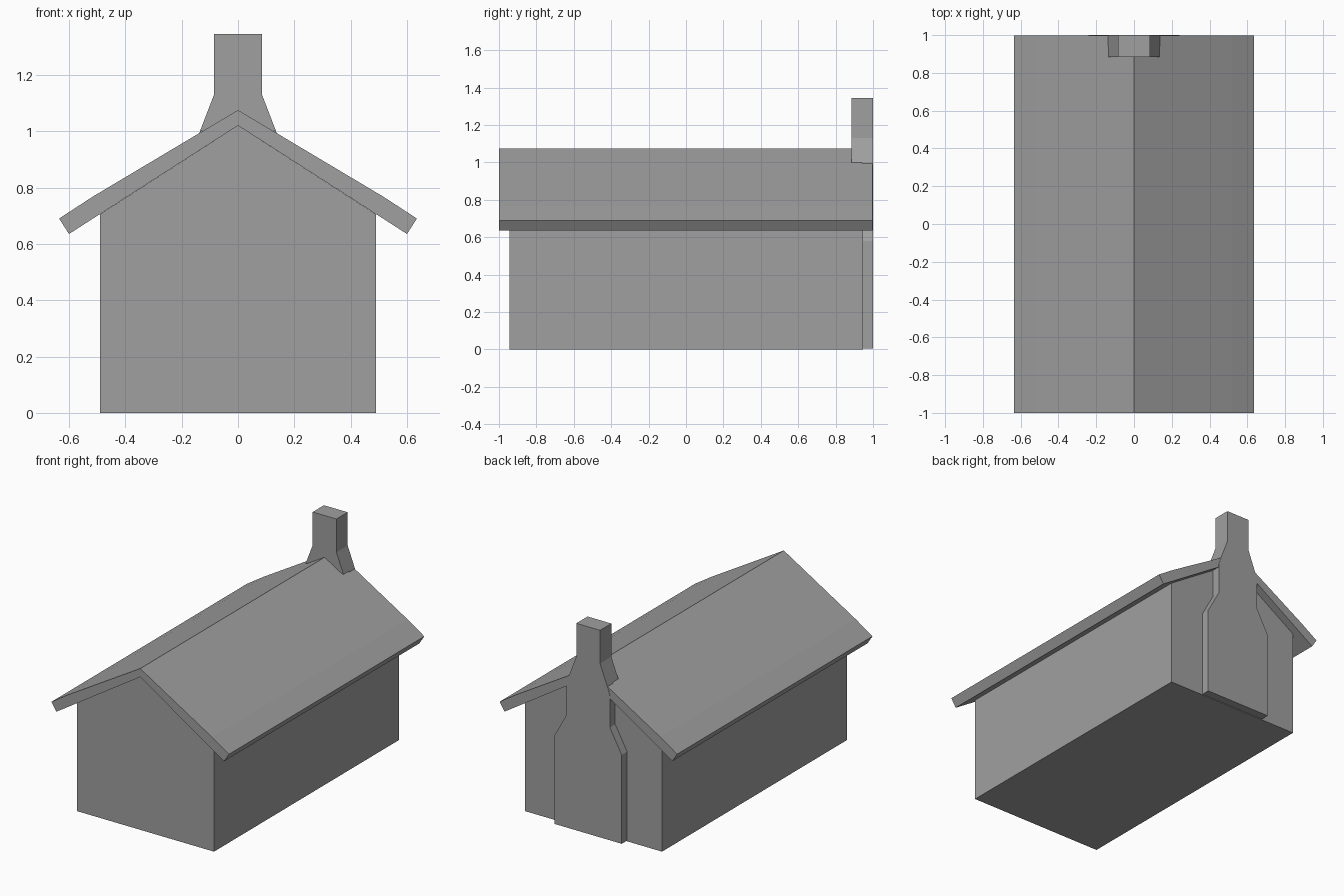
import bpy, bmesh

cube = bpy.data.objects.get("Cube")
if cube:
    bpy.data.objects.remove(cube, do_unlink=True)

# Single plain grey
grey = bpy.data.materials.new("plain grey")
grey.use_nodes = True
colour = (0.35, 0.35, 0.35, 1)
grey.diffuse_color = colour
grey.node_tree.nodes["Principled BSDF"].inputs["Base Color"].default_value = colour


def mirrored(half):
    """Complete a profile given as its right half, from top to bottom."""
    return half + [(-x, z) for x, z in reversed(half) if x > 0]


def extrude_profile(name, profile, y0, y1):
    """Make a prism from an (x, z) profile running from y0 to y1."""
    bm = bmesh.new()
    face = bm.faces.new([bm.verts.new((x, y0, z)) for x, z in profile])
    out = bmesh.ops.extrude_face_region(bm, geom=[face])
    moved = [v for v in out["geom"] if isinstance(v, bmesh.types.BMVert)]
    bmesh.ops.translate(bm, verts=moved, vec=(0, y1 - y0, 0))
    bmesh.ops.recalc_face_normals(bm, faces=bm.faces)
    mesh = bpy.data.meshes.new(name)
    bm.to_mesh(mesh)
    bm.free()
    mesh.materials.append(grey)
    obj = bpy.data.objects.new(name, mesh)
    bpy.context.collection.objects.link(obj)
    return obj


# Gabled house body
extrude_profile("walls", mirrored([(0, 1.02), (0.49, 0.705), (0.49, 0)]), -0.945, 0.945)

# Roof slab with a slight bend near the eaves
upper = [(0, 1.075), (0.515, 0.768), (0.635, 0.69), (0.6, 0.635)]
roof = mirrored(upper)
roof.insert(len(upper), (0, 1.02))
extrude_profile("roof", roof, -1, 0.998)

# Chimney breast against the rear wall, shouldered up to the roof
breast = [(0.135, 1.0), (0.155, 0.94), (0.155, 0.735), (0.24, 0.58), (0.24, 0.005)]
extrude_profile("chimney_breast", mirrored(breast), 0.94, 1)

# Flared chimney stack straddling the ridge
stack = [(0.085, 1.345), (0.085, 1.13), (0.135, 1.0)]
extrude_profile("chimney_stack", mirrored(stack), 0.885, 1)
